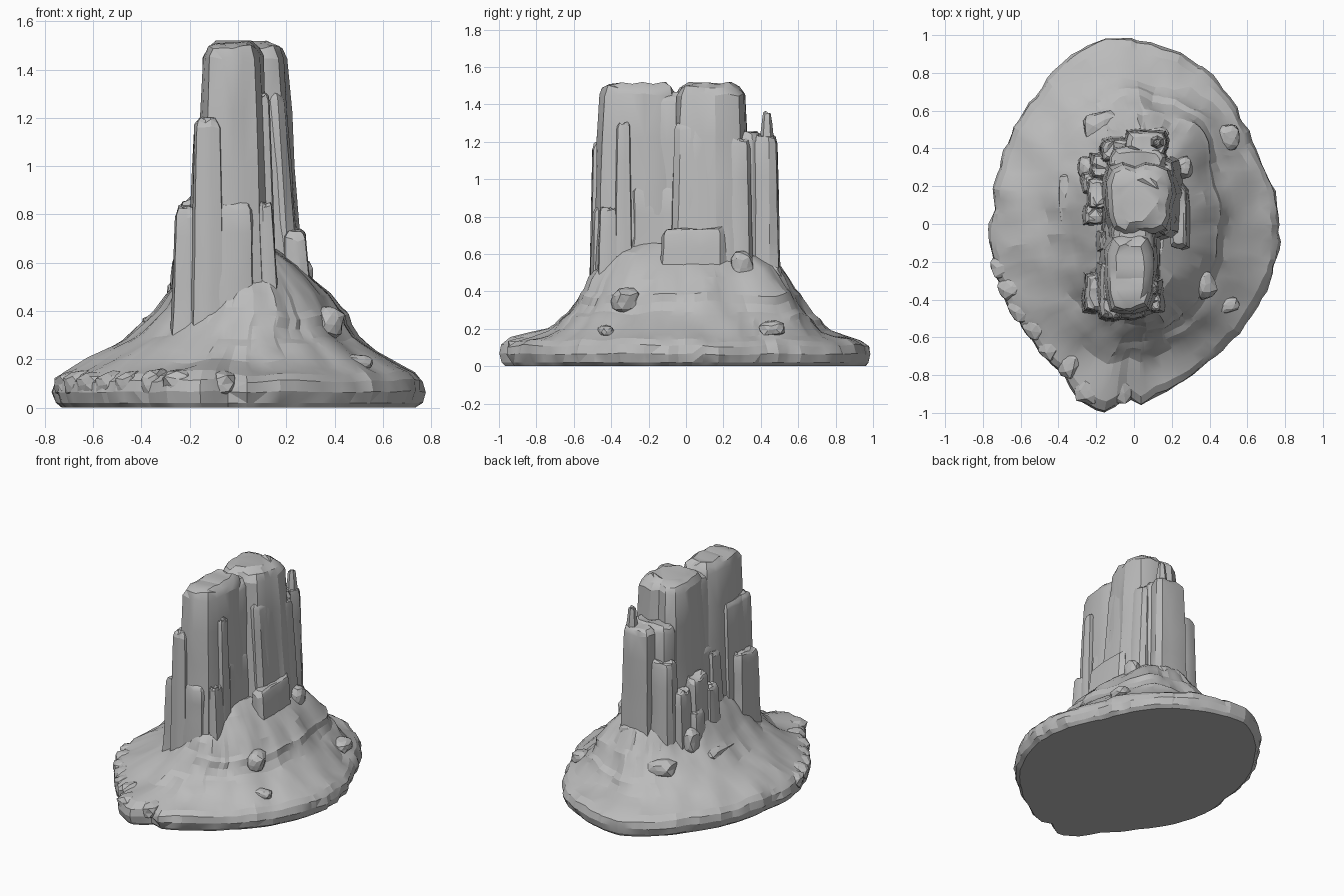
import bpy, bmesh, math, random
from mathutils import Vector, noise

random.seed(7)
if "Cube" in bpy.data.objects:
    bpy.data.objects.remove(bpy.data.objects["Cube"])

stone = bpy.data.materials.new("grey stone")
stone.use_nodes = True
GREY = (0.5, 0.5, 0.5, 1)
stone.diffuse_color = GREY
stone.node_tree.nodes["Principled BSDF"].inputs["Base Color"].default_value = GREY


def loft(name, rings, angle=25):
    """Skin a stack of equal-length rings and cap both ends."""
    bm = bmesh.new()
    loops = [[bm.verts.new(p) for p in ring] for ring in rings]
    n = len(loops[0])
    for low, high in zip(loops, loops[1:]):
        for i in range(n):
            j = (i + 1) % n
            bm.faces.new((low[i], low[j], high[j], high[i]))
    bm.faces.new(loops[0][::-1])
    bm.faces.new(loops[-1])
    bmesh.ops.triangulate(bm, faces=bm.faces[:])
    bmesh.ops.recalc_face_normals(bm, faces=bm.faces[:])
    mesh = bpy.data.meshes.new(name)
    bm.to_mesh(mesh)
    bm.free()
    mesh.materials.append(stone)
    obj = bpy.data.objects.new(name, mesh)
    bpy.context.collection.objects.link(obj)
    bpy.ops.object.select_all(action='DESELECT')
    obj.select_set(True)
    bpy.context.view_layer.objects.active = obj
    bpy.ops.object.shade_smooth_by_angle(angle=math.radians(angle))


# Footprint of the rocky skirt, counter-clockwise from its left side
FOOT = [(.77, -.1), (.74, .17), (.62, .42), (.5, .68), (.36, .83), (.1, .96), (-.14, 1), (-.2, .98),
        (-.3, .92), (-.5, .71), (-.67, .42), (-.74, .1), (-.77, -.12), (-.72, -.33),
        (-.55, -.6), (-.36, -.82), (-.32, -.92), (-.2, -1), (-.12, -1), (-.06, -.91), (.02, -.96),
        (.22, -.86), (.45, -.68), (.67, -.4)]
POLAR = sorted((math.atan2(y, x) % math.tau, math.hypot(x, y)) for x, y in FOOT)
POLAR = [(POLAR[-1][0] - math.tau, POLAR[-1][1])] + POLAR + [(POLAR[0][0] + math.tau, POLAR[0][1])]


def foot_radius(a):
    for (a0, r0), (a1, r1) in zip(POLAR, POLAR[1:]):
        if a0 <= a <= a1:
            return r0 + (r1 - r0) * (a - a0) / (a1 - a0)


# Skirt levels: height, half width, half depth, centre x, centre y, roundness
LEVELS = [(0, .73, .965, 0, 0, 0), (.02, .755, .985, 0, 0, 0), (.065, .77, 1, 0, 0, 0),
          (.11, .76, .985, 0, 0, 0), (.14, .73, .935, 0, 0, .1), (.165, .68, .84, 0, 0, .25),
          (.2, .625, .755, .005, .01, .45), (.235, .565, .715, .01, .015, .6), (.265, .515, .69, .015, .02, .75),
          (.29, .475, .65, .02, .02, .85), (.34, .43, .61, .03, .02, .95), (.385, .4, .585, .05, .02, 1),
          (.41, .375, .56, .05, .02, 1), (.47, .335, .53, .05, .015, 1), (.53, .28, .49, .04, .015, 1),
          (.59, .225, .42, .03, 0, 1), (.65, .14, .3, .02, 0, 1)]
SEGMENTS = 110
turn = [(i + random.uniform(-.35, .35)) * math.tau / SEGMENTS % math.tau for i in range(SEGMENTS)]
rings = []
for z, w, d, cx, cy, round_ in LEVELS:
    ring = []
    for a in turn:
        c, s = math.cos(a), math.sin(a)
        r = foot_radius(a)
        x = r * c * w / .77 * (1 - round_) + w * c * round_
        y = r * s * d * (1 - round_) + d * s * round_
        gully = noise.noise(Vector((c * 4, s * 4, z * 5)))
        chip = noise.noise(Vector((c * 11, s * 11, z * 8)))
        k = 1 + .05 * round_ * gully + (.024 if z else .008) * chip
        # Spurs that run down from the wall
        for spur, size in ((.8, .13), (2.9, .06)):
            k += size * round_ * math.exp(-((a - spur) / .2) ** 2)
        lift = 0 if z < .03 else .03 * noise.noise(Vector((x * 5, y * 5, 3))) * min(1, z * 6)
        ring.append((cx + x * k, cy + y * k, z + lift))
    rings.append(ring)
loft("talus_skirt", rings, 16)


def column(name, x0, x1, y0, y1, top, base=.3, flare=.1, lean=0, n=14, slope=0):
    """Weathered, boxy pillar: the given bounds hold at its shoulder, lean shifts its foot."""
    cx, cy, hw, hd = (x0 + x1) / 2, (y0 + y1) / 2, (x1 - x0) / 2, (y1 - y0) / 2
    flute = [random.uniform(.93, 1.05) for _ in range(n)]
    edge = min(hw, hd)
    cap = min(.06, edge * .6)
    steps = [(base + (top - cap - base) * t, 1 + flare * (1 - t)) for t in (0, .2, .4, .6, .8, 1)]
    steps += [(top - cap * .3, 1 - .15), (top, 1 - .4)]
    stack = []
    for z, k in steps:
        t = (z - base) / (top - base)
        ring = []
        for i in range(n):
            a = math.tau * (i + .5) / n
            c, s = math.cos(a), math.sin(a)
            # Squared-off ellipse
            f = (abs(c) ** 5 + abs(s) ** 5) ** -.2 * flute[i] * random.uniform(.97, 1.03)
            grow = (k - 1) * .12 if k > 1 else (k - 1) * edge
            x = c * f * (hw + grow)
            y = s * f * (hd + grow)
            dz = (slope * y + random.uniform(-.014, .006)) * (t > .9)
            ring.append((cx + x + lean * (1 - t), cy + y, z + dz))
        stack.append(ring)
    loft(name, stack)


# Tall summit blocks and the wall that joins them
column("rear_summit", -.14, .2, -.06, .31, 1.515, flare=.45, lean=.01, n=20)
column("front_summit", -.14, .1, -.46, -.06, 1.515, flare=.4, n=18)
column("summit_saddle", -.12, .11, -.2, .05, 1.47, flare=.3)
column("core_wall", -.15, .13, -.32, .3, 1.0, flare=.3, n=22)

# Pillars: x range, y range, top, outward shift of the foot
PILLARS = {
    "front_pillar": (-.18, -.07, -.5, -.38, 1.2, 0),
    "front_shoulder": (-.13, .07, -.5, -.36, .87, 0),
    "front_left_fin": (.07, .13, -.37, -.3, 1.3, .02),
    "front_left_rib": (.08, .14, -.46, -.37, .85, .02),
    "left_face": (.1, .2, -.06, .23, 1.3, .06),
    "left_low_slab": (.19, .28, -.13, .2, .74, .02),
    "left_step": (.14, .24, -.28, -.1, .56, .02),
    "left_rear_rib": (.1, .21, .2, .34, 1.22, .04),
    "front_right_block": (-.26, -.14, -.46, -.26, .84, 0),
    "right_front_wall": (-.18, -.08, -.42, -.2, 1.2, -.02),
    "right_notch_rib": (-.18, -.1, -.14, -.04, .92, -.02),
    "right_low_rib": (-.26, -.16, .0, .1, .76, -.01),
    "right_mid_rib": (-.24, -.14, .08, .24, .86, -.01),
    "right_rear_rib": (-.22, -.12, .24, .37, .8, -.01),
    "right_rear_stub": (-.27, -.18, .16, .27, .64, -.01),
    "rear_buttress": (-.13, .17, .26, .41, 1.25, 0),
    "rear_pillar": (-.04, .17, .36, .49, 1.24, 0),
    "rear_right_pillar": (-.17, -.02, .33, .45, 1.02, 0),
}
for name, (x0, x1, y0, y1, top, lean) in PILLARS.items():
    column(name, x0, x1, y0, y1, top, lean=lean, n=12, flare=.15, slope=random.uniform(-.2, .2))
column("rear_spire", .1, .145, .41, .455, 1.36, base=1.1, n=6, flare=.2)


def boulder(name, x, y, z, size, spin=0):
    """Faceted rock bedded in the skirt."""
    bpy.ops.mesh.primitive_ico_sphere_add(subdivisions=2, radius=1, location=(x, y, z), rotation=(.1, .1, spin))
    obj = bpy.context.object
    obj.name = name
    for v in obj.data.vertices:
        p = v.co.copy()
        k = max(abs(p.x), abs(p.y), abs(p.z)) ** -.6 * random.uniform(.9, 1.03)
        v.co = [p[i] * k * size[i] for i in range(3)]
    obj.data.materials.append(stone)


# Fallen rocks and outcrops on the slopes
ROCKS = [(.37, -.32, .35, (.06, .08, .07), .4), (.5, .46, .2, (.06, .07, .045), 0),
         (.5, -.43, .19, (.06, .04, .03), .3), (.26, .3, .53, (.05, .06, .09), .2),
         (.36, .04, .36, (.05, .2, .05), -.1), (-.34, .1, .33, (.06, .18, .05), .1),
         (-.17, .5, .32, (.1, .1, .06), .2), (.12, .46, .47, (.07, .06, .09), 0),
         (.27, -.12, .42, (.06, .12, .06), .2), (-.25, .3, .45, (.05, .06, .09), 0)]
for i, (x, y, z, size, spin) in enumerate(ROCKS):
    boulder(f"boulder_{i + 1}", x, y, z, size, spin)

# Broken slabs around the front right rim
for i in range(8):
    a = math.radians(198 + i * 9.5)
    r = foot_radius(a) * .91
    boulder(f"rim_slab_{i + 1}", r * math.cos(a), r * math.sin(a), .1,
            (.08, random.uniform(.05, .08), random.uniform(.05, .065)), a)
